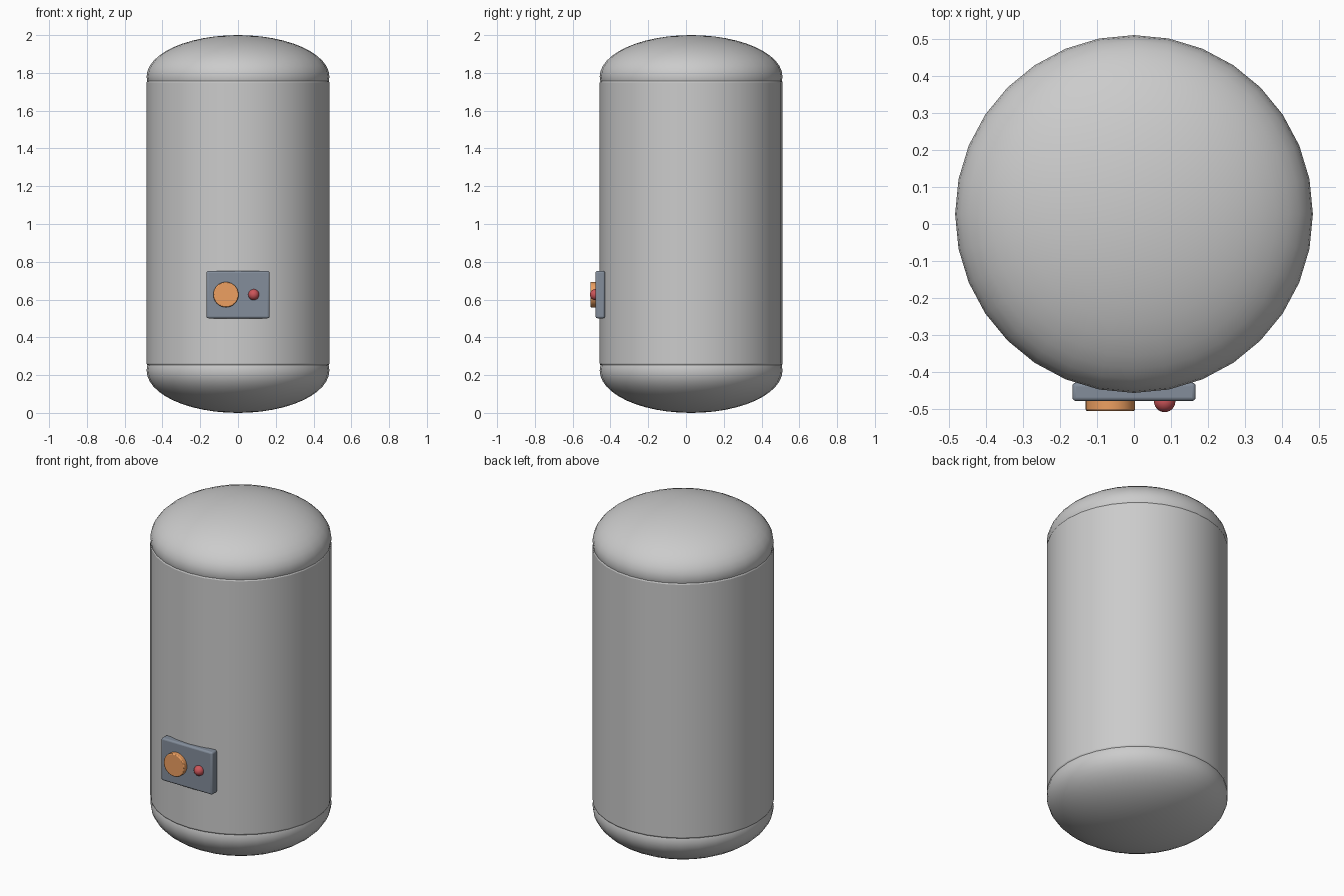
import bpy, math

if "Cube" in bpy.data.objects:
    bpy.data.objects.remove(bpy.data.objects["Cube"])

CY = 0.027   # tank axis offset in y
R = 0.484    # tank radius


def finish(name, color=None, bevel=0.0, segments=3):
    ob = bpy.context.object
    ob.name = name
    bpy.ops.object.transform_apply(location=False, rotation=True, scale=True)
    if bevel:
        mod = ob.modifiers.new("Bevel", 'BEVEL')
        mod.width, mod.segments = bevel, segments
        mod.limit_method = 'ANGLE'
        mod.angle_limit = math.radians(40)
    bpy.ops.object.shade_smooth_by_angle(angle=math.radians(40))
    if color:
        mat = bpy.data.materials.new(name)
        mat.diffuse_color = color
        mat.use_nodes = True
        mat.node_tree.nodes["Principled BSDF"].inputs["Base Color"].default_value = mat.diffuse_color
        ob.data.materials.append(mat)
    return ob


# Cylindrical tank body with softened rims
bpy.ops.mesh.primitive_cylinder_add(vertices=32, radius=R, depth=1.51,
                                    location=(0, CY, 1.005))
finish("tank_body", bevel=0.012)

# Flattened end domes, sunk into the body
for name, z, h in (("top_dome", 1.78, 0.22), ("bottom_dome", 0.225, 0.22)):
    bpy.ops.mesh.primitive_uv_sphere_add(segments=32, ring_count=24, radius=1,
                                         location=(0, CY, z))
    bpy.context.object.scale = (R, R, h if z > 1 else z)
    finish(name)

# Control panel on the front
bpy.ops.mesh.primitive_cube_add(size=1, location=(0, -0.454, 0.626))
bpy.context.object.scale = (0.334, 0.05, 0.25)
finish("control_panel", (0.23, 0.27, 0.33, 1), bevel=0.01)

# Temperature dial
bpy.ops.mesh.primitive_cylinder_add(vertices=32, radius=0.067, depth=0.05,
                                    location=(-0.064, -0.481, 0.626),
                                    rotation=(math.pi / 2, 0, 0))
finish("temperature_dial", (0.85, 0.35, 0.12, 1), bevel=0.005, segments=2)

# Indicator light
bpy.ops.mesh.primitive_uv_sphere_add(segments=24, ring_count=16, radius=0.029,
                                     location=(0.083, -0.48, 0.626))
finish("indicator_light", (0.6, 0.09, 0.1, 1))
